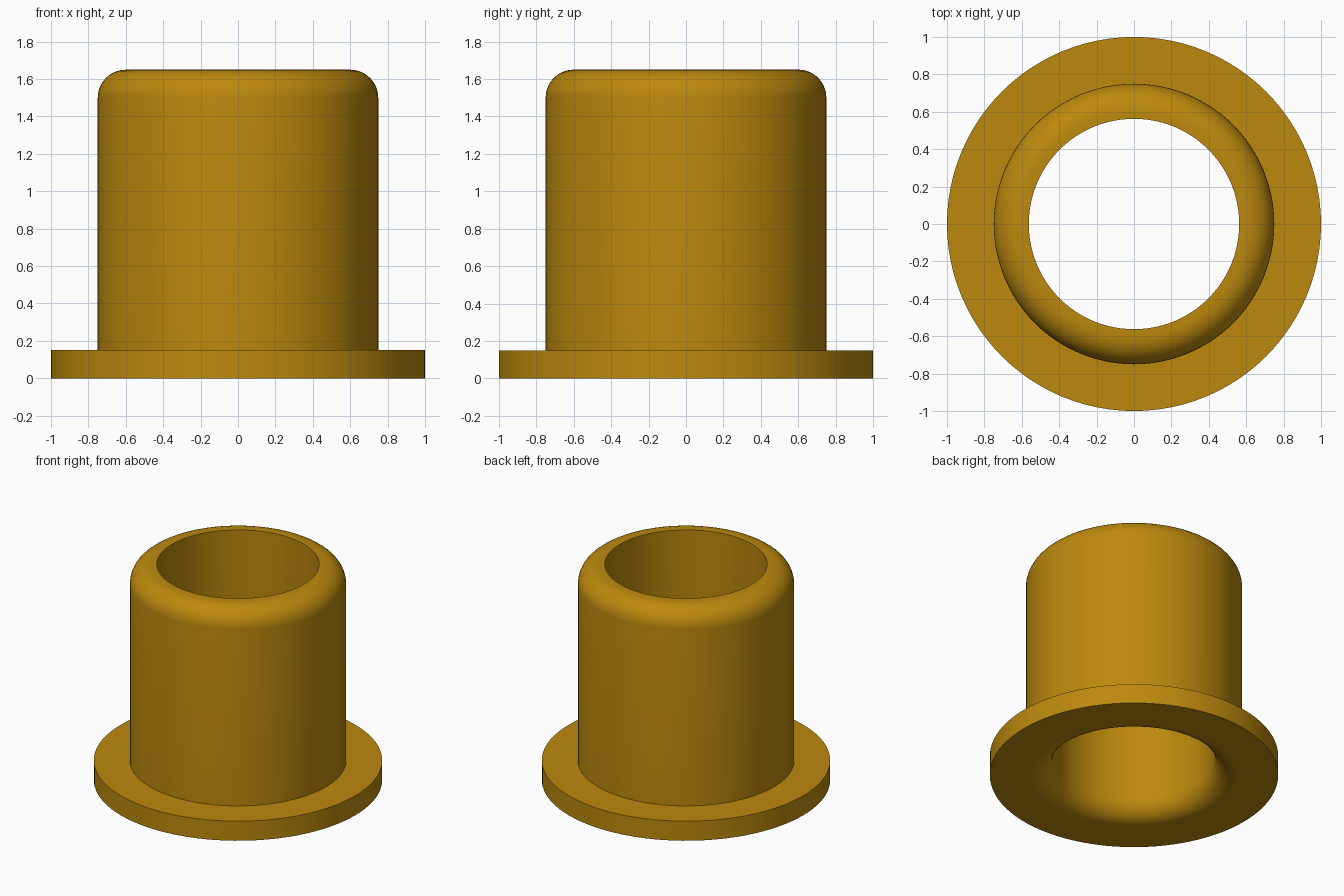
import bpy, bmesh, math

if "Cube" in bpy.data.objects:
    bpy.data.objects.remove(bpy.data.objects["Cube"])

SEGMENTS = 96
FILLET = 0.15
BORE, BODY, FLANGE = 0.5625, 0.75, 1.0
FLANGE_TOP, HEIGHT = 0.15, 1.65


def arc(cr, cz, start, end, steps=10):
    """Points (radius, height) along a fillet, angles in degrees."""
    pts = []
    for i in range(steps + 1):
        a = math.radians(start + (end - start) * i / steps)
        pts.append((cr + FILLET * math.cos(a), cz + FILLET * math.sin(a)))
    return pts


def lathe(name, profile, material):
    """Spin a closed (radius, height) profile around z."""
    bm = bmesh.new()
    rings = []
    for s in range(SEGMENTS):
        a = 2 * math.pi * s / SEGMENTS
        rings.append([bm.verts.new((r * math.cos(a), r * math.sin(a), z)) for r, z in profile])
    n = len(profile)
    for s in range(SEGMENTS):
        here, there = rings[s], rings[(s + 1) % SEGMENTS]
        for i in range(n):
            j = (i + 1) % n
            bm.faces.new((here[i], there[i], there[j], here[j]))
    bmesh.ops.recalc_face_normals(bm, faces=bm.faces)
    mesh = bpy.data.meshes.new(name)
    bm.to_mesh(mesh)
    bm.free()
    mesh.materials.append(material)
    obj = bpy.data.objects.new(name, mesh)
    bpy.context.collection.objects.link(obj)
    bpy.context.view_layer.objects.active = obj
    obj.select_set(True)
    bpy.ops.object.shade_smooth_by_angle(angle=math.radians(30))
    return obj


bronze = bpy.data.materials.new("bronze")
bronze.diffuse_color = (0.50, 0.25, 0.004, 1)
bronze.use_nodes = True
bronze.node_tree.nodes["Principled BSDF"].inputs["Base Color"].default_value = bronze.diffuse_color

# Flanged sleeve: flange, body with rounded top, straight bore with flared bottom mouth
profile = [(FLANGE, 0), (FLANGE, FLANGE_TOP), (BODY, FLANGE_TOP)]
profile += arc(BODY - FILLET, HEIGHT - FILLET, 0, 90)
profile += [(BORE, HEIGHT)]
profile += arc(BORE + FILLET, FILLET, 180, 270)
lathe("flanged_bushing", profile, bronze)
